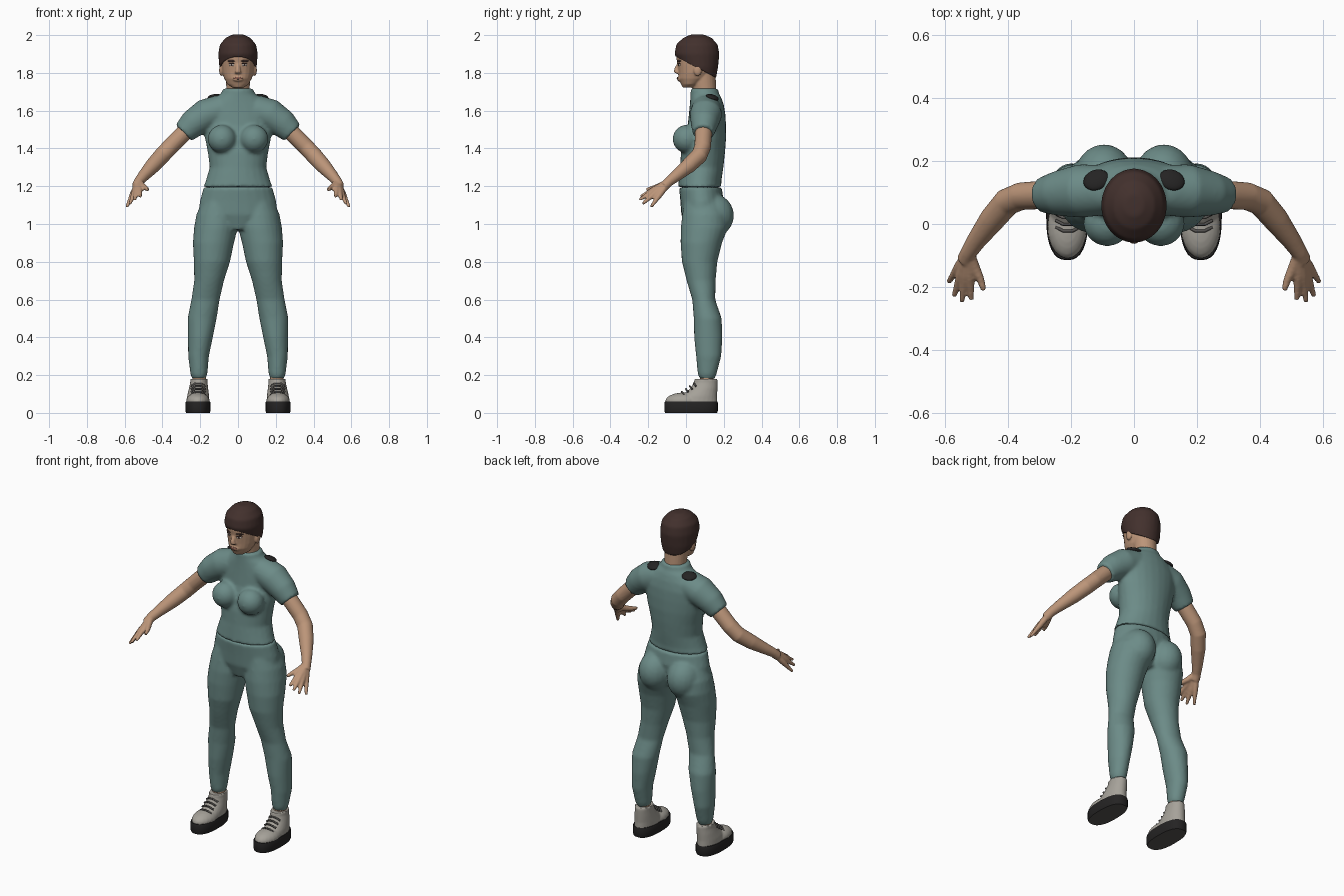
import bpy, bmesh, math
from mathutils import Vector, Matrix

cube = bpy.data.objects.get("Cube")
if cube:
    bpy.data.objects.remove(cube)


def material(name, r, g, b):
    m = bpy.data.materials.new(name)
    m.use_nodes = True
    m.diffuse_color = (r, g, b, 1)
    m.node_tree.nodes["Principled BSDF"].inputs["Base Color"].default_value = (r, g, b, 1)
    return m


TEAL = material("teal cloth", .15, .26, .245)
SKIN = material("skin", .5, .3, .19)
HAIR = material("dark brown hair", .055, .03, .026)
SHOE = material("grey leather", .38, .36, .32)
SOLE = material("black rubber", .018, .017, .017)
TREAD = material("dark grey", .09, .085, .08)
WHITE = material("eye white", .55, .5, .45)
LIP = material("lip brown", .27, .12, .085)


def loft(bm, rings, side=1, upright=False, n=24, power=2):
    """Closed tube through rings of (x, y, z, radius a, radius b)."""
    centres = [Vector((r[0] * side, r[1], r[2])) for r in rings]
    loops = []
    for i, ring in enumerate(rings):
        if upright:
            u, v = Vector((1, 0, 0)), Vector((0, 1, 0))
        else:
            t = centres[min(i + 1, len(rings) - 1)] - centres[max(i - 1, 0)]
            t.normalize()
            u = t.cross(Vector((0, 1, 0))).normalized()
            v = u.cross(t)
        a, b = ring[3], ring[-1]
        loop = []
        for k in range(n):
            c, s = math.cos(math.tau * k / n), math.sin(math.tau * k / n)
            c = math.copysign(abs(c) ** (2 / power), c)
            s = math.copysign(abs(s) ** (2 / power), s)
            loop.append(bm.verts.new(centres[i] + u * a * c + v * b * s))
        loops.append(loop)
    for lo, hi in zip(loops, loops[1:]):
        for k in range(n):
            bm.faces.new((lo[k], lo[(k + 1) % n], hi[(k + 1) % n], hi[k]))
    bm.faces.new(loops[0][::-1])
    bm.faces.new(loops[-1])


def ball(bm, centre, radii, turn=Matrix()):
    m = Matrix.Translation(centre) @ turn @ Matrix.Diagonal((*radii, 1))
    bmesh.ops.create_uvsphere(bm, u_segments=20, v_segments=12, radius=1, matrix=m)


def finish(bm, name, mat, voxel=0, smooth=3):
    """Turn the shapes into one object, fused into one skin if voxel is set."""
    bmesh.ops.recalc_face_normals(bm, faces=bm.faces)
    mesh = bpy.data.meshes.new(name)
    bm.to_mesh(mesh)
    bm.free()
    obj = bpy.data.objects.new(name, mesh)
    bpy.context.collection.objects.link(obj)
    if voxel:
        fuse = obj.modifiers.new("fuse", 'REMESH')
        fuse.mode, fuse.voxel_size = 'VOXEL', voxel
        relax = obj.modifiers.new("relax", 'SMOOTH')
        relax.factor, relax.iterations = .5, smooth
        graph = bpy.context.evaluated_depsgraph_get()
        obj.data = bpy.data.meshes.new_from_object(obj.evaluated_get(graph))
        obj.modifiers.clear()
    obj.data.materials.clear()
    obj.data.materials.append(mat)
    bpy.context.view_layer.update()
    bpy.ops.object.select_all(action='DESELECT')
    obj.select_set(True)
    bpy.context.view_layer.objects.active = obj
    bpy.ops.object.shade_smooth_by_angle(angle=math.radians(50))
    return obj


def plate(name, target, start, aim, radii, mat):
    """Flattened oval lying on the target's surface."""
    hit, spot, normal, _ = target.ray_cast(Vector(start), Vector(aim))
    if hit:
        bm = bmesh.new()
        ball(bm, spot, radii, normal.to_track_quat('Z', 'Y').to_matrix().to_4x4())
        finish(bm, name, mat)


# Shirt: torso, bust and short sleeves
bm = bmesh.new()
loft(bm, [(0, .073, 1.195, .184, .115), (0, .074, 1.225, .172, .113), (0, .083, 1.3, .15, .115),
          (0, .09, 1.38, .16, .117), (0, .1, 1.45, .174, .112), (0, .11, 1.52, .182, .102),
          (0, .112, 1.58, .19, .097), (0, .11, 1.63, .165, .09), (0, .105, 1.67, .12, .082),
          (0, .099, 1.69, .09, .075), (0, .097, 1.718, .079, .073)], upright=True)
for s in (1, -1):
    ball(bm, (.085 * s, .003, 1.45), (.076, .074, .075))
    loft(bm, [(.09, .108, 1.605, .08, .08), (.17, .105, 1.578, .085, .085), (.24, .097, 1.53, .075, .072),
              (.288, .092, 1.482, .06, .057)], s)
shirt = finish(bm, "shirt", TEAL, .01, 4)

# Trousers: pelvis, seat and legs
bm = bmesh.new()
loft(bm, [(0, .08, .97, .1, .08), (0, .08, 1.05, .21, .105), (0, .085, 1.12, .203, .115),
          (0, .076, 1.195, .182, .113)], upright=True)
for s in (1, -1):
    ball(bm, (.095 * s, .142, 1.045), (.097, .112, .115))
    loft(bm, [(.207, .112, .18, .036, .04), (.207, .112, .205, .045, .05), (.209, .12, .3, .055, .067),
              (.199, .118, .4, .066, .075), (.19, .115, .5, .077, .074), (.172, .094, .6, .075, .061),
              (.153, .08, .7, .079, .077), (.138, .072, .8, .096, .094), (.13, .081, .9, .109, .11),
              (.117, .097, .98, .116, .125), (.11, .1, 1.05, .11, .12), (.1, .09, 1.12, .09, .1)],
         s, upright=True)
finish(bm, "trousers", TEAL, .01, 4)

# Arms with hands
WRIST = Vector((.525, -.09, 1.225))
FINGERTIPS = [(.517, -.24, 1.145), (.547, -.247, 1.128), (.572, -.23, 1.107), (.589, -.185, 1.09)]
for s, label in ((1, "left"), (-1, "right")):
    bm = bmesh.new()
    loft(bm, [(.22, .095, 1.545, .045), (.3, .092, 1.468, .045), (.36, .088, 1.408, .044),
              (.403, .07, 1.362, .044), (.45, .015, 1.31, .041), (.5, -.052, 1.255, .031),
              (*WRIST, .026), (.537, -.115, 1.2, .026)], s)
    for tip in FINGERTIPS:
        tip = Vector(tip)
        loft(bm, [(*WRIST, .018), (*WRIST.lerp(tip, .5), .0165), (*WRIST.lerp(tip, .75), .012),
                  (*tip, .008)], s, n=12)
    loft(bm, [(*WRIST, .018), (.505, -.14, 1.2, .017), (.488, -.175, 1.19, .013),
              (.477, -.21, 1.182, .009)], s, n=12)
    finish(bm, label + "_arm", SKIN, .006, 2)

# Head with neck, nose, chin and ears
bm = bmesh.new()
loft(bm, [(0, .1, 1.66, .064), (0, .098, 1.72, .062), (0, .09, 1.8, .066)], upright=True)
loft(bm, [(0, .012, 1.722, .03, .03), (0, .024, 1.74, .056, .05), (0, .04, 1.77, .073, .08),
          (0, .05, 1.8, .083, .09), (0, .055, 1.84, .088, .1), (0, .06, 1.88, .091, .111),
          (0, .06, 1.93, .088, .1), (0, .06, 1.97, .05, .06)], upright=True)
loft(bm, [(0, -.038, 1.85, .009), (0, -.05, 1.82, .013), (0, -.05, 1.802, .018, .014),
          (0, -.036, 1.795, .012)], upright=True, n=12)
ball(bm, (0, -.036, 1.768), (.028, .01, .014))
for s in (1, -1):
    ball(bm, (.088 * s, .062, 1.815), (.012, .022, .032))
head = finish(bm, "head", SKIN, .005, 2)

# Face details
for s, label in ((1, "left"), (-1, "right")):
    for part, x, z, radii, mat in (("eye", .034, 1.842, (.015, .0065, .003), WHITE),
                                   ("iris", .033, 1.842, (.0065, .0062, .0045), HAIR),
                                   ("upper_lid", .034, 1.849, (.018, .003, .004), HAIR),
                                   ("eyebrow", .037, 1.863, (.023, .0055, .004), HAIR)):
        plate(label + "_" + part, head, (x * s, -.5, z), (0, 1, 0), radii, mat)
plate("mouth", head, (0, -.5, 1.772), (0, 1, 0), (.026, .006, .004), LIP)

# Hair: cap cut off along a line from the brow to the nape
bm = bmesh.new()
loft(bm, [(0, .1, 1.745, .055, .045), (0, .088, 1.78, .082, .073), (0, .07, 1.83, .099, .1),
          (0, .058, 1.9, .105, .119), (0, .058, 1.95, .096, .11), (0, .06, 1.985, .066, .076),
          (0, .06, 2.003, .03, .035)], upright=True)
cap = finish(bm, "hair", HAIR, .008, 4)
bm = bmesh.new()
bm.from_mesh(cap.data)
cut = bmesh.ops.bisect_plane(bm, geom=bm.verts[:] + bm.edges[:] + bm.faces[:], plane_co=(0, .05, 1.832),
                             plane_no=(0, .53, 1), clear_inner=True)
rim = [e for e in cut["geom_cut"] if isinstance(e, bmesh.types.BMEdge)]
bmesh.ops.holes_fill(bm, edges=rim)
bm.to_mesh(cap.data)
bm.free()

# Shoulder pads
for s, label in ((1, "left"), (-1, "right")):
    plate(label + "_shoulder_pad", shirt, (.12 * s, .14, 2.5), (0, 0, -1), (.042, .034, .014), SOLE)

# Shoes: ankle, upper, sole and laces
for s, label in ((1, "left"), (-1, "right")):
    bm = bmesh.new()
    loft(bm, [(.206, .11, .12, .036), (.206, .11, .21, .036)], s, upright=True)
    finish(bm, label + "_ankle", SKIN)

    bm = bmesh.new()
    ball(bm, (.212 * s, -.01, .062), (.063, .1, .046))
    loft(bm, [(.212, .055, .045, .06, .112), (.211, .07, .09, .058, .095), (.209, .095, .13, .051, .072),
              (.207, .105, .16, .046, .063), (.207, .106, .18, .046, .062)], s, upright=True)
    finish(bm, label + "_shoe_upper", SHOE, .006, 2)

    bm = bmesh.new()
    loft(bm, [(.212, .027, 0, .063, .138), (.212, .027, .012, .067, .142), (.212, .027, .052, .067, .142),
              (.212, .027, .06, .064, .139)], s, upright=True, n=32, power=2.5)
    sole = finish(bm, label + "_sole", SOLE)
    sole.data.materials.append(TREAD)
    for face in sole.data.polygons:
        face.material_index = int(face.normal.z < -.9)

    bm = bmesh.new()
    for i in range(4):
        y, z = -.022 + .021 * i, .112 + .015 * i
        loft(bm, [(.172, y + .012, z - .016, .005), (.195, y, z, .005), (.225, y, z, .005),
                  (.248, y + .012, z - .016, .005)], s, n=8)
    finish(bm, label + "_laces", TREAD)
